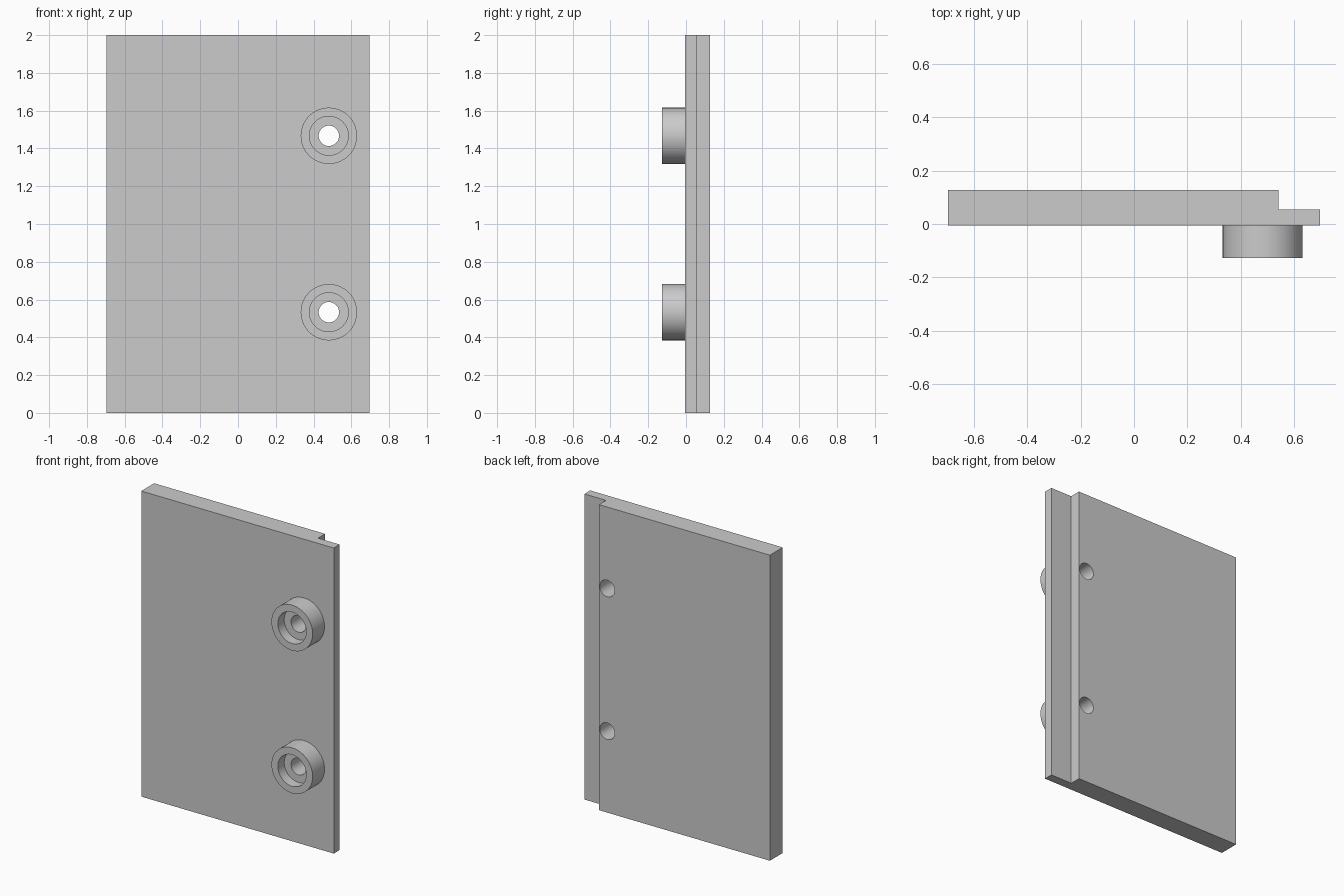
import bpy
import bmesh
import math
from mathutils import Matrix

cube = bpy.data.objects.get("Cube")
if cube:
    bpy.data.objects.remove(cube, do_unlink=True)

FRONT, BACK, STEP = -0.005, 0.128, 0.055   # plate depths
HALF, STEP_X, HEIGHT = 0.697, 0.541, 2.0
BOSS_FRONT, FLOOR = -0.128, -0.062
BOSS_X, BOSS_Z = 0.481, (0.533, 1.467)

grey = bpy.data.materials.new("light_grey")
grey.use_nodes = True
colour = (0.6, 0.6, 0.6, 1)
grey.diffuse_color = colour
grey.node_tree.nodes["Principled BSDF"].inputs["Base Color"].default_value = colour


def make_object(name, bm):
    bmesh.ops.recalc_face_normals(bm, faces=bm.faces)
    mesh = bpy.data.meshes.new(name)
    bm.to_mesh(mesh)
    bm.free()
    mesh.materials.append(grey)
    obj = bpy.data.objects.new(name, mesh)
    bpy.context.collection.objects.link(obj)
    return obj


def cylinder_y(name, radius, y0, y1, z):
    """Cylinder along y at the boss position."""
    bm = bmesh.new()
    place = Matrix.Translation((BOSS_X, (y0 + y1) / 2, z)) @ Matrix.Rotation(math.pi / 2, 4, "X")
    bmesh.ops.create_cone(bm, cap_ends=True, segments=64, radius1=radius,
                          radius2=radius, depth=y1 - y0, matrix=place)
    return make_object(name, bm)


def combine(target, tool, operation):
    mod = target.modifiers.new(operation.lower(), "BOOLEAN")
    mod.operation = operation
    mod.solver = "EXACT"
    mod.object = tool
    tool.hide_render = True
    bpy.context.view_layer.objects.active = target
    bpy.ops.object.modifier_apply(modifier=mod.name)
    bpy.data.objects.remove(tool, do_unlink=True)


# Plate with a rebate along its rear left edge
profile = [(-HALF, FRONT), (HALF, FRONT), (HALF, STEP),
           (STEP_X, STEP), (STEP_X, BACK), (-HALF, BACK)]
bm = bmesh.new()
base = bm.faces.new([bm.verts.new((x, y, 0)) for x, y in profile])
ext = bmesh.ops.extrude_face_region(bm, geom=[base], use_keep_orig=True)
top = [v for v in ext["geom"] if isinstance(v, bmesh.types.BMVert)]
bmesh.ops.translate(bm, verts=top, vec=(0, 0, HEIGHT))
plate = make_object("panel_with_bosses", bm)

# Counterbored bosses with through holes
for z in BOSS_Z:
    combine(plate, cylinder_y("boss", 0.149, BOSS_FRONT, 0.03, z), "UNION")
    combine(plate, cylinder_y("counterbore", 0.103, -0.2, FLOOR, z), "DIFFERENCE")
    combine(plate, cylinder_y("screw_hole", 0.054, -0.2, 0.2, z), "DIFFERENCE")

# Smooth round walls, sharp edges
bpy.ops.object.select_all(action="DESELECT")
plate.select_set(True)
bpy.context.view_layer.objects.active = plate
bpy.ops.object.shade_smooth_by_angle(angle=math.radians(30))
